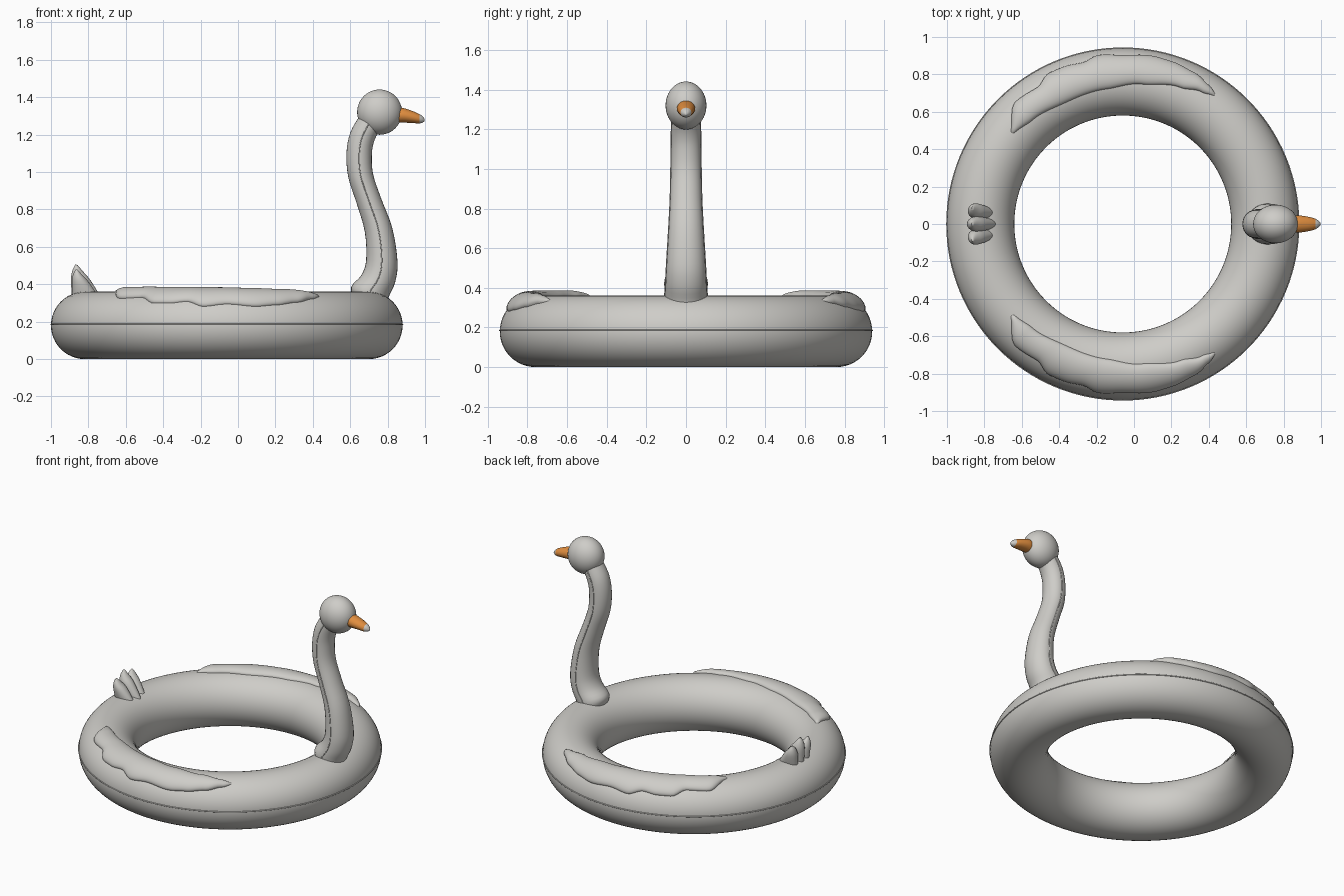
import bpy, bmesh, math
from mathutils import Vector

if "Cube" in bpy.data.objects:
    bpy.data.objects.remove(bpy.data.objects["Cube"])


def material(name, color):
    m = bpy.data.materials.new(name)
    m.use_nodes = True
    m.diffuse_color = (*color, 1)
    m.node_tree.nodes["Principled BSDF"].inputs["Base Color"].default_value = (*color, 1)
    return m


WHITE = material("soft white", (0.62, 0.61, 0.58))
ORANGE = material("beak orange", (0.75, 0.27, 0.05))
CX, MAJOR, MINOR = -0.06, 0.76, 0.18     # ring centre and radii


def smooth(ob, mat, angle=60):
    if not ob.data.materials:
        ob.data.materials.append(mat)
    bpy.ops.object.select_all(action='DESELECT')
    ob.select_set(True)
    bpy.context.view_layer.objects.active = ob
    bpy.ops.object.shade_smooth_by_angle(angle=math.radians(angle))
    return ob


def finish(bm, name, mat, angle=60):
    bmesh.ops.recalc_face_normals(bm, faces=bm.faces)
    me = bpy.data.meshes.new(name)
    bm.to_mesh(me)
    bm.free()
    ob = bpy.data.objects.new(name, me)
    bpy.context.collection.objects.link(ob)
    return smooth(ob, mat, angle)


def spline(rows, steps):
    """Catmull-Rom interpolation of rows of numbers."""
    rows = [Vector(r) for r in rows]
    p = [rows[0]] + rows + [rows[-1]]
    out = []
    for i in range(1, len(p) - 2):
        a, b, c, d = p[i - 1:i + 3]
        for k in range(steps):
            t = k / steps
            out.append(0.5 * (2 * b + (c - a) * t + (2 * a - 5 * b + 4 * c - d) * t * t
                              + (3 * b - a - 3 * c + d) * t ** 3))
    return out + [rows[-1]]


def loft(name, stations, mat, steps=4, sides=28, y0=0.0, lean=0.0):
    """Skin ellipses given as (x1, z1, x2, z2, half width in y)."""
    bm = bmesh.new()
    rows = spline(stations, steps)
    rings = []
    for i, (x1, z1, x2, z2, w) in enumerate(rows):
        y = y0 + lean * i / (len(rows) - 1)
        ring = []
        for k in range(sides):
            a = math.tau * k / sides
            s = (1 + math.cos(a)) / 2
            ring.append(bm.verts.new((x1 + (x2 - x1) * s, y + w * math.sin(a), z1 + (z2 - z1) * s)))
        rings.append(ring)
    for r, q in zip(rings, rings[1:]):
        for k in range(sides):
            j = (k + 1) % sides
            bm.faces.new((r[k], r[j], q[j], q[k]))
    bm.faces.new(rings[0])
    bm.faces.new(rings[-1])
    return finish(bm, name, mat)


def torus(name, major, minor, z, segs):
    bpy.ops.mesh.primitive_torus_add(major_radius=major, minor_radius=minor, major_segments=128,
                                     minor_segments=segs, location=(CX, 0, z))
    ob = bpy.context.object
    ob.name = name
    smooth(ob, WHITE)


# Inflated ring with its welded seam
torus("float_ring", MAJOR, MINOR, MINOR, 48)
torus("ring_seam", MAJOR + MINOR, 0.004, 0.185, 8)

# Curved neck
neck = [(.62, .32, .79, .27, .100), (.605, .385, .805, .33, .107), (.66, .45, .84, .41, .103),
        (.685, .53, .853, .52, .098), (.678, .68, .825, .70, .088), (.635, .83, .765, .86, .080),
        (.59, .97, .722, .99, .077), (.58, 1.10, .716, 1.10, .075), (.60, 1.21, .73, 1.17, .074),
        (.65, 1.30, .76, 1.23, .070)]
loft("neck", neck, WHITE)

# Neck seams, one on each side
for side, label in ((1, "left"), (-1, "right")):
    path = [((a + c) / 2, side * w, (b + d) / 2) for a, b, c, d, w in spline(neck, 4)][4:]
    cu = bpy.data.curves.new("neck_seam_" + label, 'CURVE')
    cu.dimensions = '3D'
    cu.bevel_depth = 0.003
    cu.bevel_resolution = 1
    sp = cu.splines.new('POLY')
    sp.points.add(len(path) - 1)
    for pt, co in zip(sp.points, path):
        pt.co = (*co, 1)
    cu.materials.append(WHITE)
    bpy.context.collection.objects.link(bpy.data.objects.new(cu.name, cu))

# Head
bpy.ops.mesh.primitive_uv_sphere_add(segments=40, ring_count=24, location=(0.757, 0, 1.32))
head = bpy.context.object
head.name = "head"
head.scale = (0.12, 0.103, 0.121)
smooth(head, WHITE)

# Beak with a pale tip
beak = loft("beak", [(.84, 1.262, .84, 1.348, .043), (.88, 1.264, .88, 1.343, .046),
                     (.93, 1.262, .93, 1.327, .039), (.965, 1.260, .965, 1.312, .030),
                     (.985, 1.263, .985, 1.300, .019), (.998, 1.272, .998, 1.284, .006)], ORANGE)
beak.data.materials.append(WHITE)
for f in beak.data.polygons:
    if f.center.x > 0.973:
        f.material_index = 1

# Tail of three feather lobes
tail = [(-.885, .30, -.73, .32, .030), (-.89, .36, -.75, .36, .038), (-.893, .43, -.795, .43, .040),
        (-.885, .475, -.83, .47, .028), (-.87, .505, -.858, .503, .008)]
loft("tail_middle", tail, WHITE, sides=20)
small = [(-.85 + (a + .85) * .9, .33 + (b - .33) * .85, -.85 + (c + .85) * .9, .33 + (d - .33) * .85, w)
         for a, b, c, d, w in tail]
for side, label in ((1, "left"), (-1, "right")):
    loft("tail_" + label, small, WHITE, sides=20, y0=side * .055, lean=side * .03)

# Wings: raised pads on the ring, as (angle round ring, angle round tube), in degrees
OUTER = [(141, 84), (131, 53), (122, 56), (116, 41), (110, 41), (104, 45), (98, 34), (90, 39),
         (80, 34), (73, 37), (65, 43), (58, 52), (54, 59)]
INNER = [(141, 91), (131, 98), (115, 104), (97, 101), (82, 92), (67, 80), (59, 70), (54, 63)]


def edge(points, a):
    for (a1, p1), (a2, p2) in zip(points, points[1:]):
        if a2 <= a <= a1:
            t = (a1 - a) / (a1 - a2)
            return p1 + (p2 - p1) * t * t * (3 - 2 * t)
    return points[-1][1]


def wing(name, side):
    bm = bmesh.new()
    nu, nv = 72, 18
    grid = []
    for i in range(nu + 1):
        u = i / nu
        a = 141 - 87 * u
        lo, hi = edge(OUTER, a), edge(INNER, a)
        row = []
        for j in range(nv + 1):
            v = (1 - math.cos(math.pi * j / nv)) / 2
            rise = min(1, (4 * v * (1 - v)) ** 0.4) * min(1, (12 * u * (1 - u)) ** 0.5)
            r = MINOR - 0.006 + 0.035 * rise
            p = math.radians(lo + (hi - lo) * v)
            d = MAJOR + r * math.cos(p)
            t = math.radians(a)
            row.append(bm.verts.new((CX + d * math.cos(t), side * d * math.sin(t),
                                     MINOR + r * math.sin(p))))
        grid.append(row)
    for r, q in zip(grid, grid[1:]):
        for j in range(nv):
            bm.faces.new((r[j], r[j + 1], q[j + 1], q[j]))
    ob = finish(bm, name, WHITE)
    if sum(f.normal.z for f in ob.data.polygons) < 0:
        ob.data.flip_normals()


wing("wing_left", 1)
wing("wing_right", -1)
